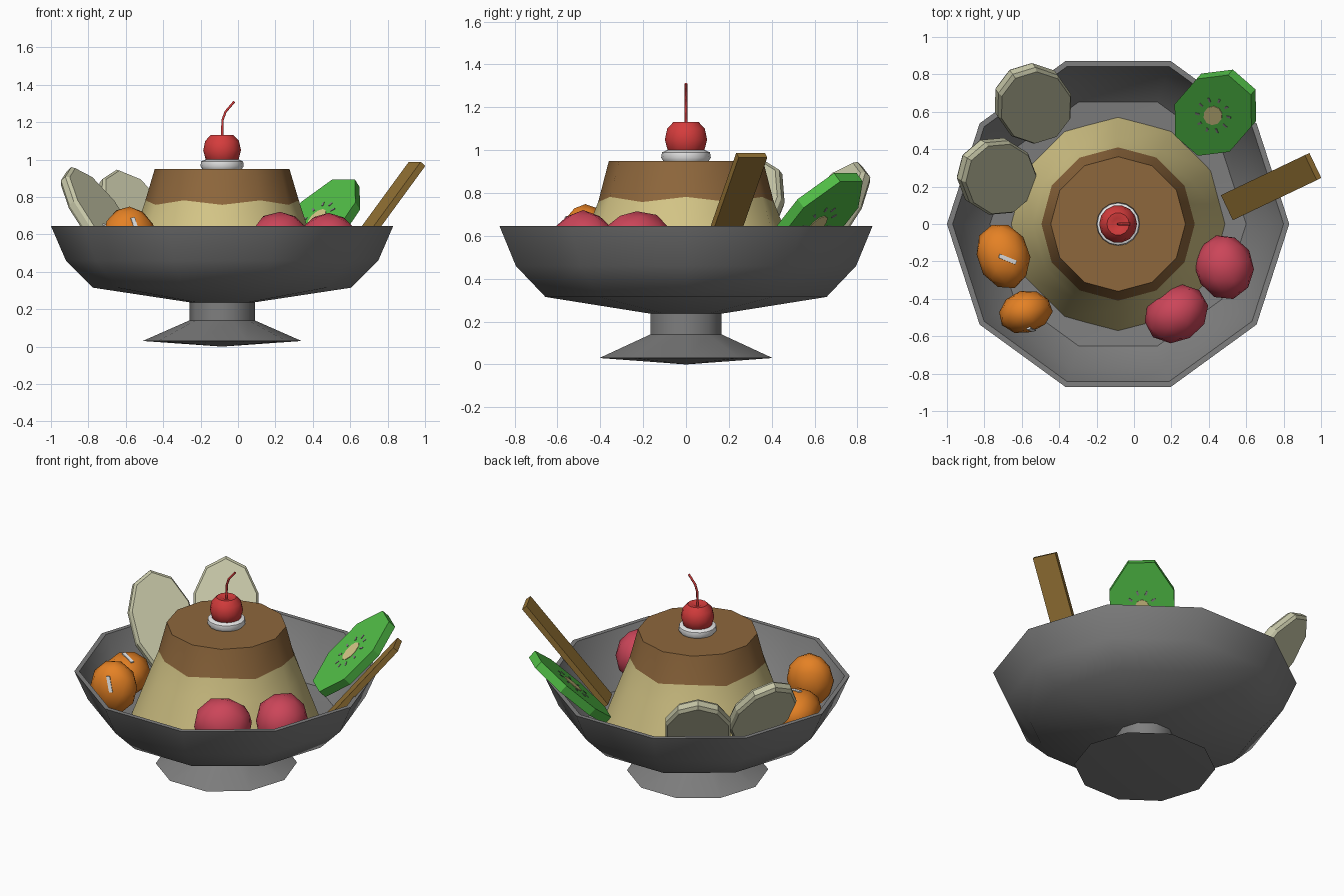
import bpy, bmesh, math, random
from mathutils import Vector, Matrix

if "Cube" in bpy.data.objects:
    bpy.data.objects.remove(bpy.data.objects["Cube"])

random.seed(4)
CX = -0.085  # shared axis of bowl and pudding


def mat(name, r, g, b):
    m = bpy.data.materials.new(name)
    m.diffuse_color = (r, g, b, 1)
    m.use_nodes = True
    m.node_tree.nodes["Principled BSDF"].inputs["Base Color"].default_value = m.diffuse_color
    return m


GREY = mat("bowl grey", .21, .21, .21)
CUSTARD = mat("custard yellow", .66, .56, .24)
CARAMEL = mat("caramel brown", .27, .135, .045)
CREAM = mat("cream white", .85, .85, .85)
RED = mat("cherry red", .66, .045, .045)
APPLE = mat("apple flesh", .57, .57, .39)
KIWI = mat("kiwi green", .08, .50, .06)
ORANGE = mat("orange", .78, .22, .018)
BERRY = mat("berry pink", .60, .06, .10)
WAFER = mat("wafer brown", .30, .17, .035)


def finish(name, bm, mats, smooth=None):
    bmesh.ops.recalc_face_normals(bm, faces=bm.faces)
    me = bpy.data.meshes.new(name)
    bm.to_mesh(me)
    bm.free()
    ob = bpy.data.objects.new(name, me)
    bpy.context.collection.objects.link(ob)
    for m in mats:
        me.materials.append(m)
    if smooth:
        bpy.ops.object.select_all(action='DESELECT')
        ob.select_set(True)
        bpy.context.view_layer.objects.active = ob
        bpy.ops.object.shade_smooth_by_angle(angle=math.radians(smooth))
    return ob


def lathe(name, profile, n, mats, smooth=40, rule=None, wave=None):
    """Spin (radius, z) points round the shared axis; radius 0 makes a pole."""
    bm = bmesh.new()
    rings = []
    for j, (r, z) in enumerate(profile):
        if r == 0:
            rings.append([bm.verts.new((CX, 0, z))] * n)
        else:
            rings.append([bm.verts.new((CX + r * math.cos(2 * math.pi * i / n),
                                        r * math.sin(2 * math.pi * i / n),
                                        z + (wave(j, i) if wave else 0)))
                          for i in range(n)])
    for j, (a, b) in enumerate(zip(rings, rings[1:])):
        for i in range(n):
            k = (i + 1) % n
            vs = list(dict.fromkeys((a[i], a[k], b[k], b[i])))
            f = bm.faces.new(vs)
            f.material_index = rule(j) if rule else 0
    return finish(name, bm, mats, smooth)


def frame(centre, az, lean):
    """Local x = tangential, y = face normal, z = long axis leaning outward."""
    a, l = math.radians(az), math.radians(lean)
    out = Vector((math.cos(a), math.sin(a), 0))
    up = out * math.sin(l) + Vector((0, 0, math.cos(l)))
    side = Vector((-math.sin(a), math.cos(a), 0))
    m = Matrix((side, up.cross(side), up)).transposed().to_4x4()
    m.translation = centre
    return m


def disc(name, m, rx, rz, thick, n, material, start=90, inset=0.0):
    """Elliptical slice; inset narrows both flat faces for a chamfered rim."""
    bm = bmesh.new()
    layers = [(-thick / 2, 1 - inset), (thick / 2, 1 - inset)]
    if inset:
        layers = [layers[0], (-thick / 4, 1), (thick / 4, 1), layers[1]]
    rings = []
    for y, s in layers:
        rings.append([bm.verts.new(m @ Vector((
            s * rx * math.cos(math.radians(start + 360 * i / n)), y,
            s * rz * math.sin(math.radians(start + 360 * i / n))))) for i in range(n)])
    bm.faces.new(rings[0])
    bm.faces.new(rings[-1])
    for a, b in zip(rings, rings[1:]):
        for i in range(n):
            k = (i + 1) % n
            bm.faces.new((a[i], a[k], b[k], b[i]))
    return finish(name, bm, [material])


def box(name, m, size, material):
    bm = bmesh.new()
    bmesh.ops.create_cube(bm, size=1, matrix=m @ Matrix.Diagonal((*size, 1)))
    return finish(name, bm, [material])


def blob(name, centre, size, turn, material, jitter=.03):
    bm = bmesh.new()
    bmesh.ops.create_icosphere(bm, subdivisions=2, radius=1)
    m = (Matrix.Translation(centre) @ Matrix.Rotation(math.radians(turn), 4, 'Z')
         @ Matrix.Diagonal((*size, 1)))
    for v in bm.verts:
        v.co = m @ (v.co * (1 + random.uniform(-jitter, jitter)))
    return finish(name, bm, [material], 35)


# Footed ten-sided bowl, outside then inside
lathe("bowl", [(0, 0), (.425, .03), (.175, .14), (.175, .237), (.69, .315),
               (.835, .46), (.915, .645), (.885, .645), (.81, .475),
               (.685, .345), (0, .285)], 10, [GREY])

# Custard pudding with caramel top and slightly wavy border
lathe("pudding", [(0, .29), (.575, .325), (.455, .645), (.41, .77), (.36, .95), (0, .95)],
      12, [CUSTARD, CARAMEL], 40, lambda j: int(j >= 3),
      lambda j, i: .012 * (-1) ** i if j == 3 else 0)

# Cream ring, cherry and stem
lathe("cream", [(0, .945), (.105, .948), (.116, .965), (.112, .99), (.09, 1.0), (0, 1.0)],
      16, [CREAM], 50)
lathe("cherry", [(0, .955), (.055, .965), (.088, 1.0), (.101, 1.05), (.09, 1.1),
                 (.06, 1.132), (.03, 1.13), (0, 1.115)], 14, [RED], 50)
cu = bpy.data.curves.new("cherry_stem", 'CURVE')
cu.dimensions = '3D'
cu.bevel_depth = .007
cu.bevel_resolution = 1
cu.use_fill_caps = True
sp = cu.splines.new('POLY')
path = [(CX, 1.11), (CX + .002, 1.21), (CX + .018, 1.255), (-.02, 1.31)]
sp.points.add(len(path) - 1)
for p, (x, z) in zip(sp.points, path):
    p.co = (x, 0, z, 1)
cu.materials.append(RED)
bpy.context.collection.objects.link(bpy.data.objects.new("cherry_stem", cu))

# Apple slices
disc("apple_slice_back", frame((-.54, .645, .675), 125, 38), .205, .33, .07, 10, APPLE, 90, .06)
disc("apple_slice_left", frame((-.735, .255, .685), 148, 37), .205, .33, .07, 10, APPLE, 90, .06)

# Kiwi slice with core and seeds showing on both faces
km = frame((.435, .595, .665), 49, 46)
disc("kiwi_slice", km, .21, .325, .055, 8, KIWI, 22.5)
disc("kiwi_core", km, .05, .07, .062, 10, CUSTARD)
for i in range(10):
    a = 2 * math.pi * i / 10
    sm = km @ Matrix.Translation((.085 * math.cos(a), 0, .115 * math.sin(a))) \
        @ Matrix.Rotation(-a, 4, 'Y')
    box("kiwi_seed", sm, (.026, .06, .012), GREY)

# Wafer stick
box("wafer", frame((.733, .2, .67), 25.5, 39), (.148, .035, .79), WAFER)

# Orange segments with thin pith streaks laid on the surface
for name, c, size, turn, ray in (
        ("orange_segment_left", (-.70, -.17, .52), (.14, .18, .13), 20, (.2, -.15, 1)),
        ("orange_segment_front", (-.58, -.47, .58), (.145, .115, .17), 15, (.25, -.75, .5))):
    ob = blob(name, c, size, turn, ORANGE)
    d = Vector(ray).normalized()
    hit, loc, nor, _ = ob.ray_cast(Vector(c) + d, -d)
    if hit:
        side = nor.cross(Vector((.4, 1, 0))).normalized()
        m = Matrix((side, nor, side.cross(nor))).transposed().to_4x4()
        m.translation = loc
        box(name + "_pith", m, (.10, .009, .022), CREAM)

# Berries
blob("berry_right", (.485, -.23, .55), (.16, .175, .17), 15, BERRY)
blob("berry_front", (.225, -.48, .55), (.175, .15, .17), 30, BERRY)
